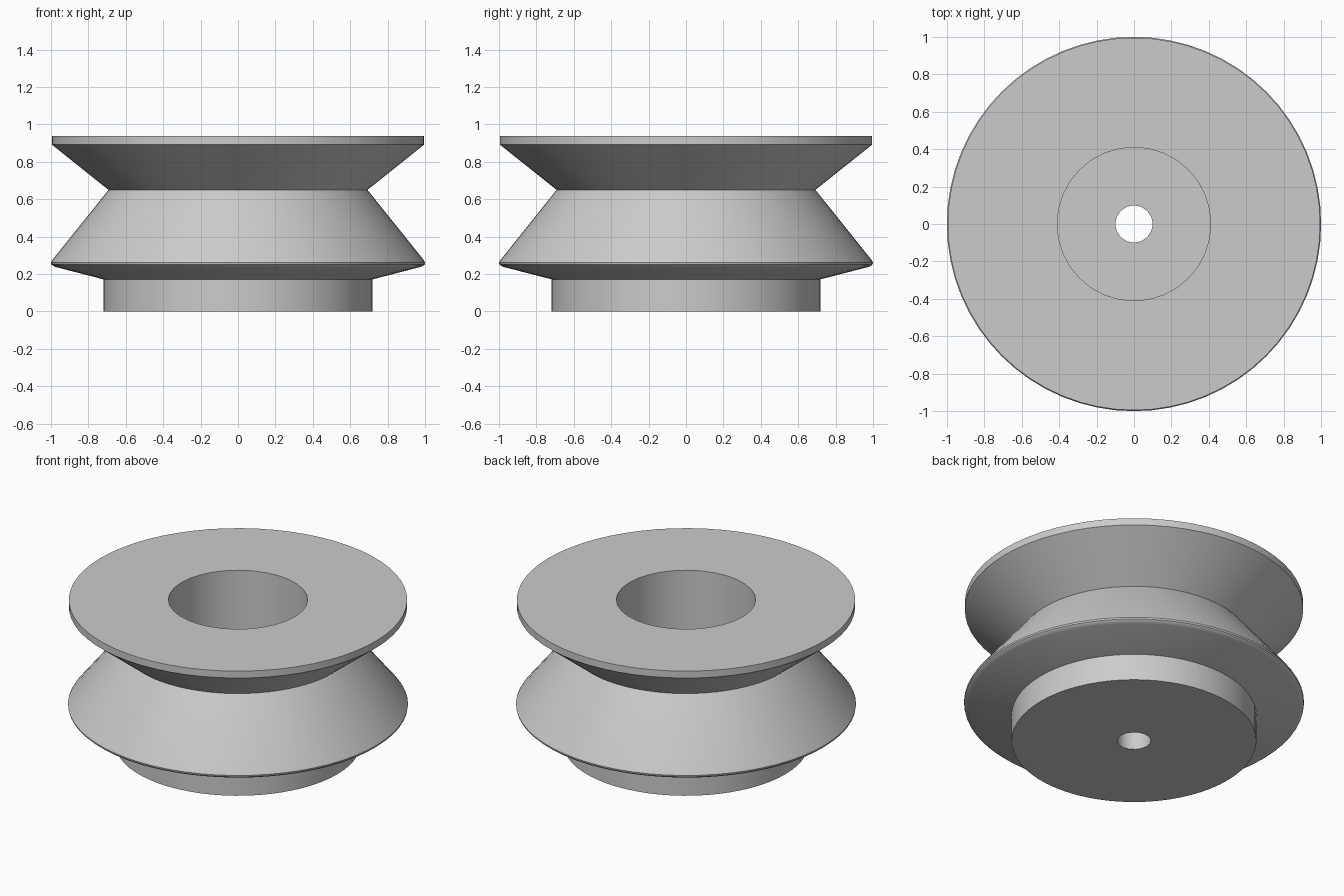
import bpy
import bmesh
import math
from mathutils import Matrix

old = bpy.data.objects.get("Cube")
if old:
    bpy.data.objects.remove(old, do_unlink=True)

# One plain grey material
grey = bpy.data.materials.new("plain grey")
grey.use_nodes = True
colour = (0.6, 0.6, 0.6, 1)
grey.diffuse_color = colour
grey.node_tree.nodes["Principled BSDF"].inputs["Base Color"].default_value = colour


def make_object(name, bm):
    mesh = bpy.data.meshes.new(name)
    bm.to_mesh(mesh)
    bm.free()
    mesh.materials.append(grey)
    obj = bpy.data.objects.new(name, mesh)
    bpy.context.collection.objects.link(obj)
    return obj


def lathe(name, profile, sides):
    """Closed solid of revolution with flat end caps."""
    bm = bmesh.new()
    rings = []
    for r, z in profile:
        angles = [math.tau * i / sides for i in range(sides)]
        rings.append([bm.verts.new((r * math.cos(a), r * math.sin(a), z)) for a in angles])
    for low, high in zip(rings, rings[1:]):
        for i in range(sides):
            j = (i + 1) % sides
            bm.faces.new((low[i], low[j], high[j], high[i]))
    bm.faces.new(rings[0][::-1])
    bm.faces.new(rings[-1])
    return make_object(name, bm)


def bore(target, name, radius, bottom, top, sides):
    """Cut a vertical round hole out of the target."""
    bm = bmesh.new()
    bmesh.ops.create_cone(bm, cap_ends=True, segments=sides, radius1=radius,
                          radius2=radius, depth=top - bottom,
                          matrix=Matrix.Translation((0, 0, (top + bottom) / 2)))
    cutter = make_object(name, bm)
    cutter.hide_render = True
    mod = target.modifiers.new(name, 'BOOLEAN')
    mod.operation = 'DIFFERENCE'
    mod.solver = 'EXACT'
    mod.object = cutter
    bpy.context.view_layer.objects.active = target
    bpy.ops.object.modifier_apply(modifier=mod.name)
    bpy.data.objects.remove(cutter, do_unlink=True)


# Pulley body: hub boss, rounded lower flange, V groove, upper flange
body = lathe("pulley_body", [
    (0.72, 0), (0.72, 0.172),
    (0.972, 0.237), (0.988, 0.243), (0.998, 0.252), (1.0, 0.262), (0.994, 0.273),
    (0.692, 0.65),
    (0.995, 0.892), (0.995, 0.937)], 64)

# Wide recess from above and the narrow axle hole through the floor
bore(body, "recess_cutter", 0.41, 0.19, 1.2, 32)
bore(body, "axle_cutter", 0.1, -0.2, 0.5, 16)

# Smooth shading with crisp rims
bpy.ops.object.select_all(action='DESELECT')
body.select_set(True)
bpy.context.view_layer.objects.active = body
bpy.ops.object.shade_smooth_by_angle(angle=math.radians(30))
